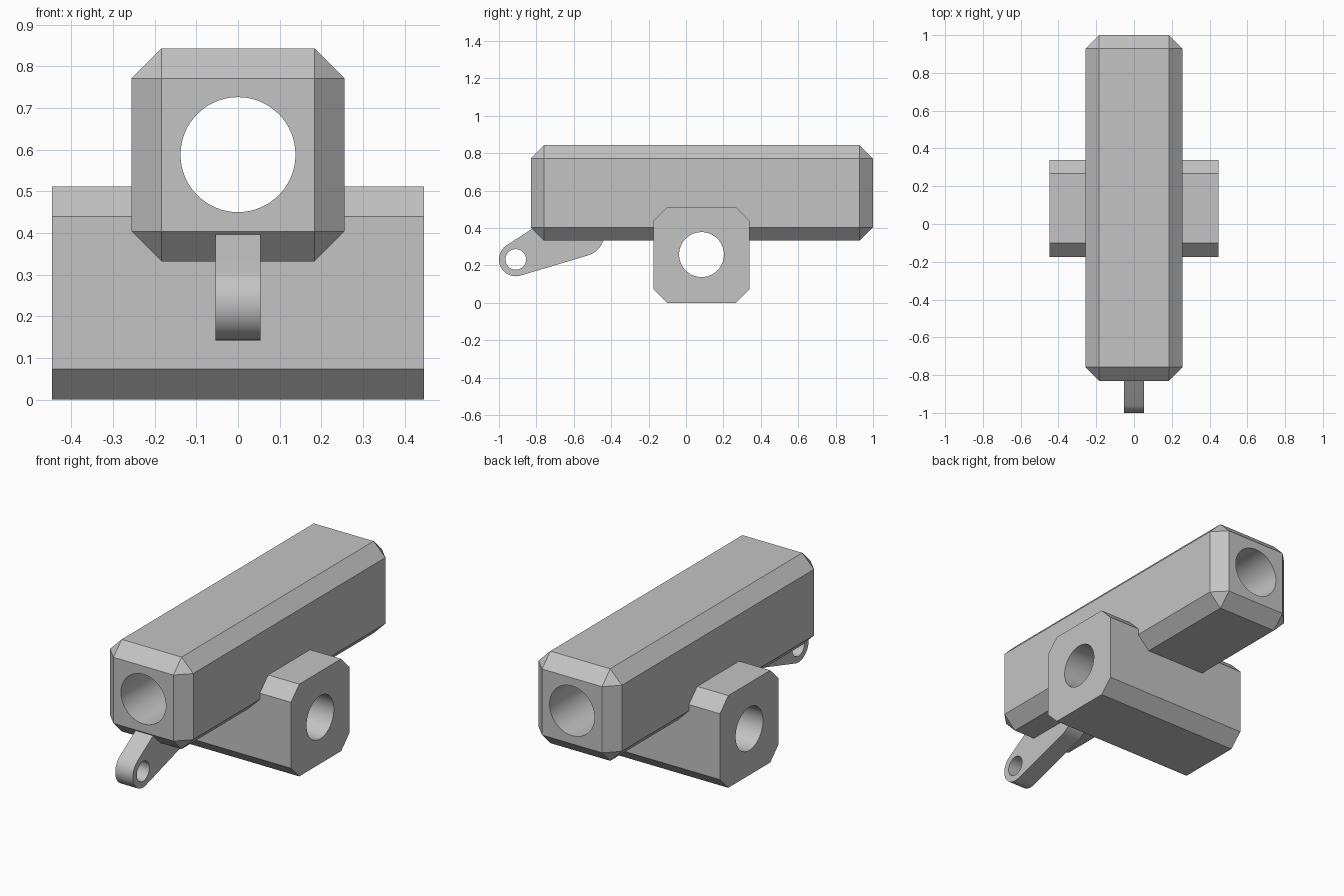
import bpy, bmesh, math
from mathutils import Matrix

cube = bpy.data.objects.get("Cube")
if cube:
    bpy.data.objects.remove(cube, do_unlink=True)

grey = bpy.data.materials.new("plain grey")
grey.use_nodes = True
colour = (0.55, 0.55, 0.55, 1)
grey.diffuse_color = colour
grey.node_tree.nodes["Principled BSDF"].inputs["Base Color"].default_value = colour


def add_object(name, bm):
    bmesh.ops.recalc_face_normals(bm, faces=bm.faces)
    mesh = bpy.data.meshes.new(name)
    bm.to_mesh(mesh)
    bm.free()
    mesh.materials.append(grey)
    obj = bpy.data.objects.new(name, mesh)
    bpy.context.collection.objects.link(obj)
    return obj


def box(name, low, high, chamfer, chamfer_edge):
    """Box between two corners, chamfered on the edges picked by a rule."""
    bm = bmesh.new()
    size = [h - l for l, h in zip(low, high)]
    centre = [(h + l) / 2 for l, h in zip(low, high)]
    bmesh.ops.create_cube(bm, size=1, matrix=Matrix.Translation(centre) @ Matrix.Diagonal((*size, 1)))
    edges = [e for e in bm.edges if chamfer_edge(e)]
    bmesh.ops.bevel(bm, geom=edges, offset=chamfer, segments=1, affect='EDGES', profile=0.5)
    return add_object(name, bm)


def prism(name, outline, half_width):
    """Side outline (y, z) extruded evenly across x."""
    bm = bmesh.new()
    face = bm.faces.new([bm.verts.new((-half_width, y, z)) for y, z in outline])
    result = bmesh.ops.extrude_face_region(bm, geom=[face])
    verts = [v for v in result["geom"] if isinstance(v, bmesh.types.BMVert)]
    bmesh.ops.translate(bm, verts=verts, vec=(2 * half_width, 0, 0))
    return add_object(name, bm)


def bore(name, centre, radius, length, axis):
    """Hidden round cutter along x or y."""
    bm = bmesh.new()
    turn = Matrix.Rotation(math.pi / 2, 4, 'Y' if axis == 'X' else 'X')
    bmesh.ops.create_cone(bm, cap_ends=True, segments=64, radius1=radius, radius2=radius,
                          depth=length, matrix=Matrix.Translation(centre) @ turn)
    obj = add_object(name, bm)
    obj.hide_render = True
    return obj


def arc(centre, radius, start, end, steps):
    angles = [math.radians(start + (end - start) * i / steps) for i in range(steps + 1)]
    return [(centre[0] + radius * math.cos(a), centre[1] + radius * math.sin(a)) for a in angles]


def finish(obj, cutters):
    bpy.ops.object.select_all(action='DESELECT')
    obj.select_set(True)
    bpy.context.view_layer.objects.active = obj
    for cutter in cutters:
        mod = obj.modifiers.new("bore", 'BOOLEAN')
        mod.operation = 'DIFFERENCE'
        mod.solver = 'EXACT'
        mod.object = cutter
        bpy.ops.object.modifier_apply(modifier=mod.name)
    bpy.ops.object.shade_smooth_by_angle(angle=math.radians(25))


# Long beam, chamfered all round
beam = box("long_beam", (-0.256, -0.83, 0.332), (0.256, 1.0, 0.843), 0.072, lambda e: True)

# Cross block, chamfered only along its length
block = box("cross_block", (-0.447, -0.174, 0), (0.447, 0.34, 0.512), 0.073,
            lambda e: abs(e.verts[0].co.x - e.verts[1].co.x) > 0.1)

# Tapered lug under the front end, ending inside the beam
eye = (-0.91, 0.232)
outline = arc(eye, 0.09, 123, 286.6, 24)
outline += arc((-0.561, 0.374), 0.126, 286.6, 360, 12)
outline += [(-0.435, 0.40), (-0.816, 0.40)]
lug = prism("front_lug", outline, 0.054)

# Bores
long_bore = bore("long_bore_cutter", (0, 0.085, 0.588), 0.138, 3, 'Y')
cross_bore = bore("cross_bore_cutter", (0, 0.083, 0.258), 0.12, 2, 'X')
lug_bore = bore("lug_bore_cutter", (0, *eye), 0.055, 1, 'X')

finish(beam, [long_bore, cross_bore])
finish(block, [long_bore, cross_bore])
finish(lug, [lug_bore])

for cutter in (long_bore, cross_bore, lug_bore):
    bpy.data.objects.remove(cutter, do_unlink=True)
